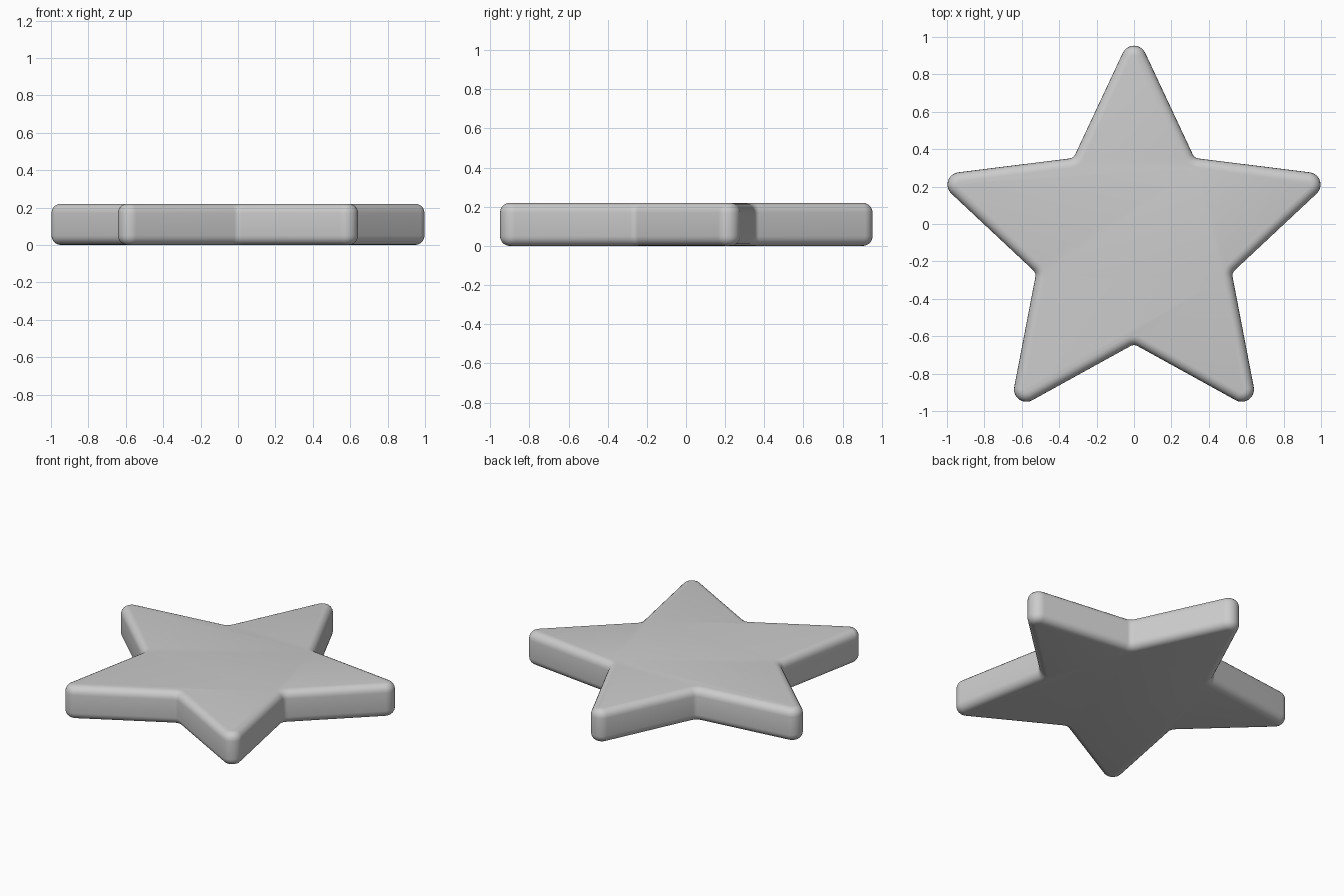
import bpy, bmesh
from math import sin, cos, radians, pi

if "Cube" in bpy.data.objects:
    bpy.data.objects.remove(bpy.data.objects["Cube"])

HEIGHT, BEVEL, CENTRE_Y = 0.22, 0.05, -0.092
TIP_R, NOTCH_R = 1.135, 0.55            # sharp corner radii of the star
TIP_ROUND, NOTCH_ROUND = 0.066, 0.04    # corner rounding
TIP_HALF = radians(25.1)                # half angle of each point
NOTCH_HALF = TIP_HALF + radians(36)


def arc(centre_dist, angle, radius, start, end, steps):
    cx, cy = centre_dist * cos(angle), centre_dist * sin(angle) + CENTRE_Y
    pts = []
    for i in range(steps + 1):
        t = start + (end - start) * i / steps
        pts.append((cx + radius * cos(t), cy + radius * sin(t)))
    return pts


def outline(inset):
    # rounded star outline, offset inwards by inset
    pts = []
    for k in range(5):
        a = pi / 2 + k * 2 * pi / 5
        span = pi / 2 - TIP_HALF
        pts += arc(TIP_R - TIP_ROUND / sin(TIP_HALF), a, TIP_ROUND - inset,
                   a - span, a + span, 10)
        b = a + pi / 5
        span = pi / 2 - NOTCH_HALF
        pts += arc(NOTCH_R + NOTCH_ROUND / sin(NOTCH_HALF), b, NOTCH_ROUND + inset,
                   b + pi + span, b + pi - span, 5)
    return pts


# Edge profile: rounded bottom edge, straight wall, rounded top edge
STEPS = 5
quarter = [i / STEPS * pi / 2 for i in range(STEPS + 1)]
profile = [(BEVEL * (1 - sin(t)), BEVEL * (1 - cos(t))) for t in quarter]
profile += [(d, HEIGHT - z) for d, z in reversed(profile)]

# Star body: stacked outlines with flat caps
bm = bmesh.new()
rings = [[bm.verts.new((x, y, z)) for x, y in outline(d)] for d, z in profile]
n = len(rings[0])
for low, high in zip(rings, rings[1:]):
    for i in range(n):
        j = (i + 1) % n
        bm.faces.new((low[i], low[j], high[j], high[i]))
bm.faces.new(rings[0][::-1])
bm.faces.new(rings[-1])

mesh = bpy.data.meshes.new("star")
bm.to_mesh(mesh)
bm.free()
star = bpy.data.objects.new("star", mesh)
bpy.context.collection.objects.link(star)
bpy.context.view_layer.objects.active = star
star.select_set(True)
bpy.ops.object.shade_smooth_by_angle(angle=radians(35))
